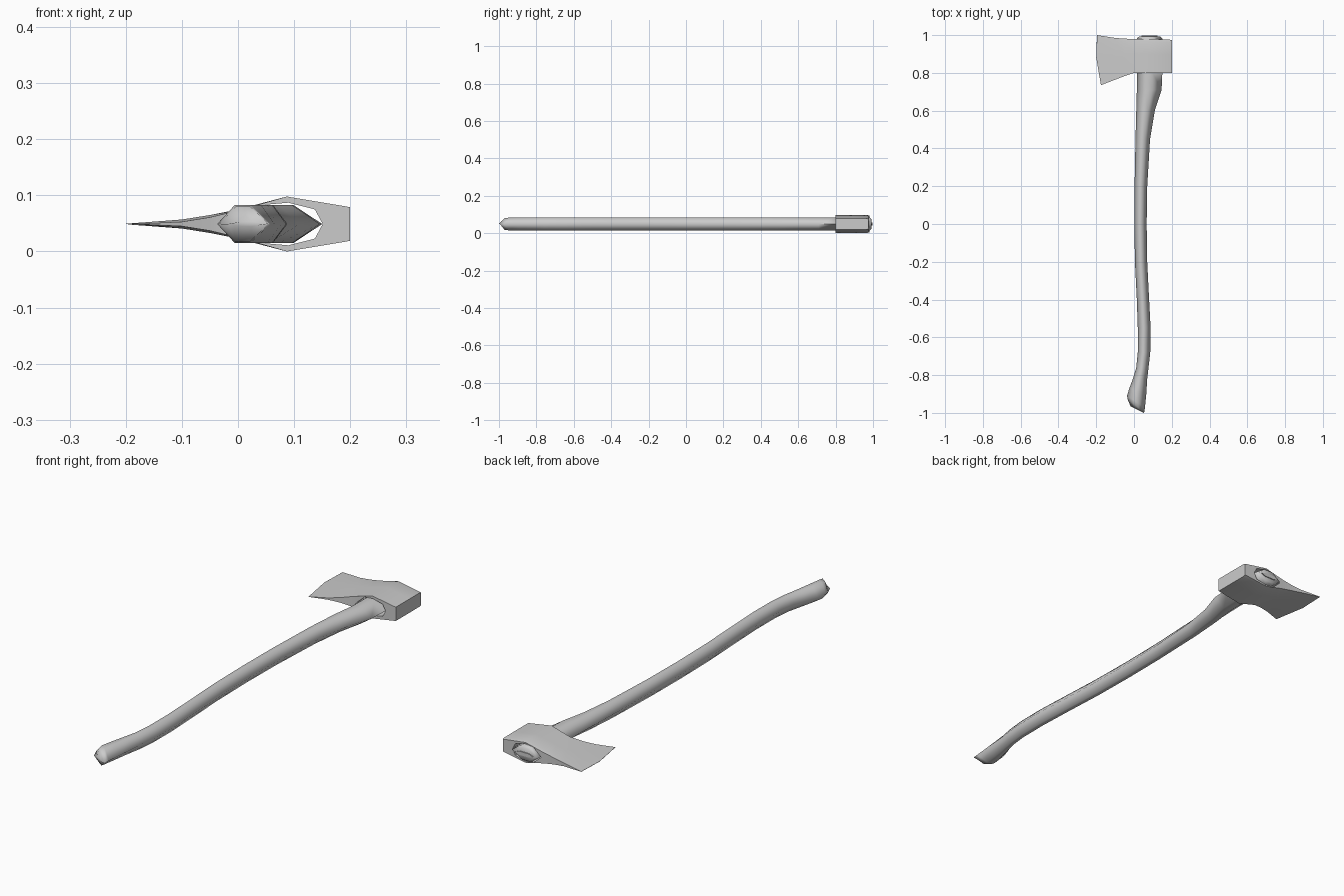
import bpy, bmesh, math

cube = bpy.data.objects.get("Cube")
if cube:
    bpy.data.objects.remove(cube, do_unlink=True)

ZC = 0.049  # height of the flat symmetry plane

grey = bpy.data.materials.new("plain_grey")
grey.use_nodes = True
grey.diffuse_color = (0.6, 0.6, 0.6, 1)
grey.node_tree.nodes["Principled BSDF"].inputs["Base Color"].default_value = (0.6, 0.6, 0.6, 1)


def loft(name, rings, cap_start=True, cap_end=True):
    """Skin a list of equal-length closed rings."""
    bm = bmesh.new()
    loops = [[bm.verts.new(p) for p in ring] for ring in rings]
    n = len(loops[0])
    for a, b in zip(loops, loops[1:]):
        for i in range(n):
            j = (i + 1) % n
            bm.faces.new((a[i], a[j], b[j], b[i]))
    if cap_start:
        bm.faces.new(loops[0])
    if cap_end:
        bm.faces.new(loops[-1])
    bmesh.ops.remove_doubles(bm, verts=bm.verts, dist=1e-5)
    bmesh.ops.recalc_face_normals(bm, faces=bm.faces)
    mesh = bpy.data.meshes.new(name)
    bm.to_mesh(mesh)
    bm.free()
    mesh.materials.append(grey)
    ob = bpy.data.objects.new(name, mesh)
    bpy.context.collection.objects.link(ob)
    return ob


def shade(ob, degrees):
    bpy.ops.object.select_all(action='DESELECT')
    ob.select_set(True)
    bpy.context.view_layer.objects.active = ob
    bpy.ops.object.shade_smooth_by_angle(angle=math.radians(degrees))


def handle_ring(left, right, y_left, y_right, half=0.034):
    """Six-sided section, pointed at the sides and flat above and below."""
    def at(t, z):
        return (left + (right - left) * t, y_left + (y_right - y_left) * t, ZC + z)
    return [at(0, 0), at(0.33, half), at(0.62, half), at(1, 0), at(0.62, -half), at(0.33, -half)]


# Handle: y, left edge, right edge
outline = [(0.8, 0.015, 0.15), (0.71, 0.015, 0.146), (0.6, 0.012, 0.11),
           (0.45, 0.008, 0.085), (0.2, 0.003, 0.07), (0, 0.002, 0.067),
           (-0.2, 0.005, 0.07), (-0.4, 0.015, 0.08), (-0.55, 0.02, 0.088),
           (-0.68, 0.02, 0.086), (-0.76, 0.012, 0.077), (-0.82, -0.006, 0.07)]
rings = [handle_ring(0.027, 0.138, 0.993, 0.993, 0.026),
         handle_ring(0.015, 0.15, 0.982, 0.982)]
rings += [handle_ring(l, r, y, y) for y, l, r in outline]
rings += [handle_ring(-0.025, 0.065, -0.87, -0.9),
          handle_ring(-0.037, 0.058, -0.91, -0.97),
          handle_ring(-0.033, 0.055, -0.93, -0.995, 0.031),
          handle_ring(-0.018, 0.052, -0.965, -1.0, 0.004)]
handle = loft("handle", rings)
shade(handle, 110)

# Wedge driven into the top of the handle
wedge = loft("wedge", [[(x, y, ZC + z) for x, z in
                        ((0.04, 0), (0.06, 0.008), (0.105, 0.008), (0.125, 0), (0.105, -0.008), (0.06, -0.008))]
                       for y in (0.985, 0.997)])
shade(wedge, 30)

# Axe head: x at top, middle, bottom; y at top, bottom; half thickness at top, bottom
stations = [(-0.196, -0.2, -0.175, 1.0, 0.735, 0.0005, 0.0005),
            (-0.1, -0.1, -0.1, 0.985, 0.764, 0.008, 0.004),
            (-0.05, -0.05, -0.05, 0.981, 0.783, 0.016, 0.012),
            (0, 0, 0, 0.98, 0.8, 0.026, 0.024),
            (0.087, 0.087, 0.087, 0.98, 0.8, 0.049, 0.049),
            (0.2, 0.2, 0.2, 0.975, 0.8, 0.03, 0.03)]
rings = []
for xt, xm, xb, yt, yb, tt, tb in stations:
    side = [(xt, yt, tt * 0.9),
            (xt, yt - 0.014, tt),
            (xm, yt + (yb - yt) * 0.45, tt),
            (xb, yb, tb)]
    rings.append([(x, y, ZC + t) for x, y, t in side] +
                 [(x, y, ZC - t) for x, y, t in reversed(side)])
head = loft("axe_head", rings)

# Eye through the head
eye = [(0.012, 0), (0.05, 0.0345), (0.09, 0.038), (0.137, 0.026), (0.151, 0),
       (0.137, -0.026), (0.09, -0.038), (0.05, -0.0345)]
cutter = loft("eye_cutter", [[(x, y, ZC + z) for x, z in eye] for y in (0.7, 1.1)])
cut = head.modifiers.new("eye", 'BOOLEAN')
cut.operation = 'DIFFERENCE'
cut.solver = 'EXACT'
cut.object = cutter
bpy.ops.object.select_all(action='DESELECT')
head.select_set(True)
bpy.context.view_layer.objects.active = head
bpy.ops.object.modifier_apply(modifier=cut.name)
bpy.data.objects.remove(cutter, do_unlink=True)
shade(head, 40)
